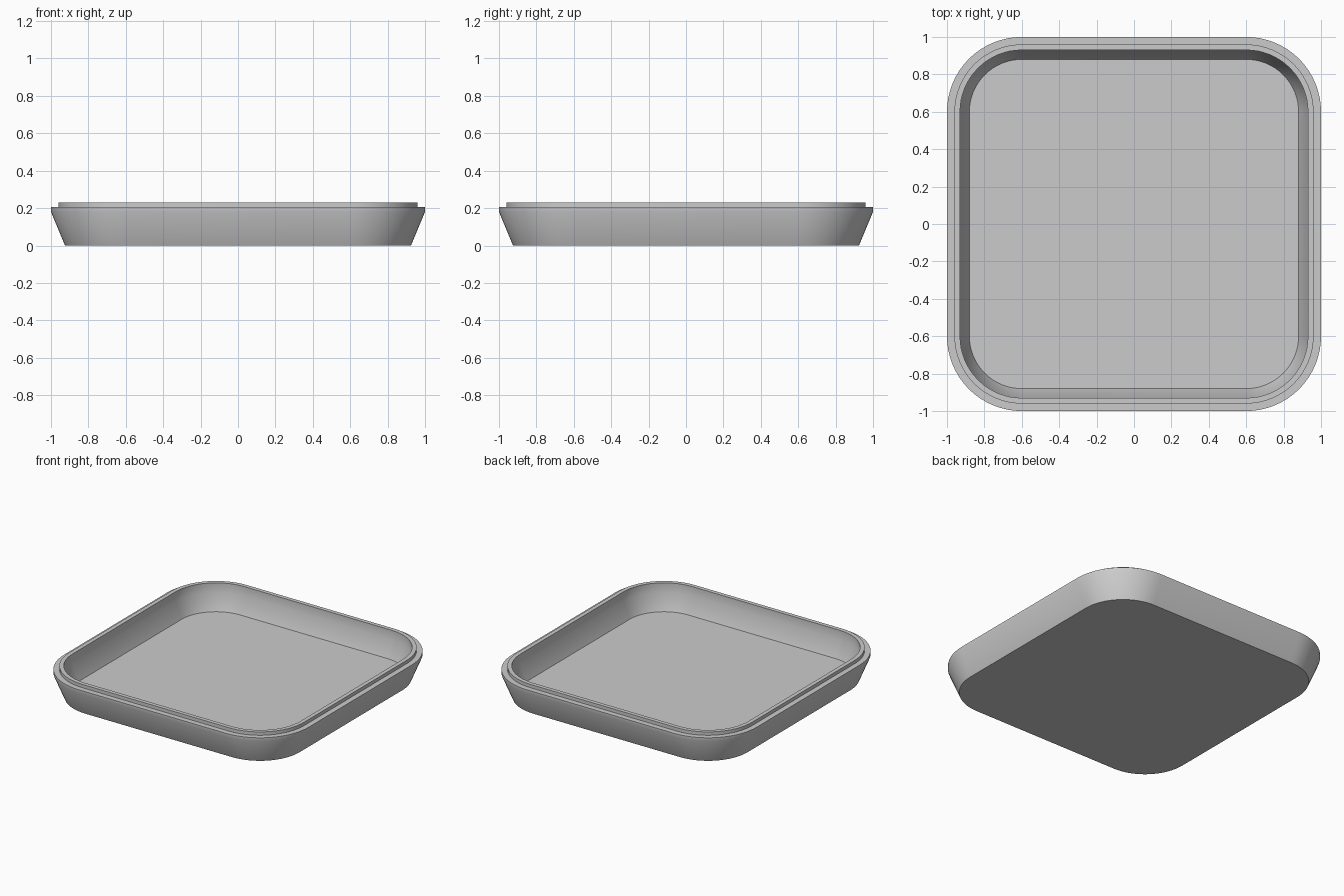
import bpy
import bmesh
from math import cos, sin, pi, radians

cube = bpy.data.objects.get("Cube")
if cube:
    bpy.data.objects.remove(cube, do_unlink=True)

CORNER = 0.6      # corner arc centres sit at +-CORNER
STEPS = 16        # segments per rounded corner

# Wall section as (half width, height), from the underside over the rim to the floor
SECTION = [
    (0.925, 0.0), (1.0, 0.18), (1.0, 0.205),      # flared outside
    (0.96, 0.205), (0.96, 0.23), (0.93, 0.23),    # stepped lip
    (0.93, 0.16), (0.88, 0.04),                   # inside wall
]


def rounded_ring(bm, half, z):
    """Rounded square loop of vertices at height z."""
    radius = half - CORNER
    verts = []
    for q in range(4):
        mid = pi / 4 + q * pi / 2
        cx = CORNER if cos(mid) > 0 else -CORNER
        cy = CORNER if sin(mid) > 0 else -CORNER
        for i in range(STEPS + 1):
            a = q * pi / 2 + i * pi / 2 / STEPS
            verts.append(bm.verts.new((cx + radius * cos(a), cy + radius * sin(a), z)))
    return verts


# Tray body: rings bridged along the section, capped by underside and floor
bm = bmesh.new()
rings = [rounded_ring(bm, h, z) for h, z in SECTION]
for low, high in zip(rings, rings[1:]):
    n = len(low)
    for i in range(n):
        j = (i + 1) % n
        bm.faces.new((low[i], low[j], high[j], high[i]))
bm.faces.new(rings[0][::-1])
bm.faces.new(rings[-1])
bmesh.ops.recalc_face_normals(bm, faces=bm.faces)
mesh = bpy.data.meshes.new("tray")
bm.to_mesh(mesh)
bm.free()
tray = bpy.data.objects.new("tray", mesh)
bpy.context.collection.objects.link(tray)

# Plain grey
grey = bpy.data.materials.new("light grey")
grey.use_nodes = True
color = (0.6, 0.6, 0.6, 1.0)
grey.diffuse_color = color
grey.node_tree.nodes["Principled BSDF"].inputs["Base Color"].default_value = color
mesh.materials.append(grey)

# Smooth corners, crisp rim and floor edges
bpy.ops.object.select_all(action="DESELECT")
tray.select_set(True)
bpy.context.view_layer.objects.active = tray
bpy.ops.object.shade_smooth_by_angle(angle=radians(30))
